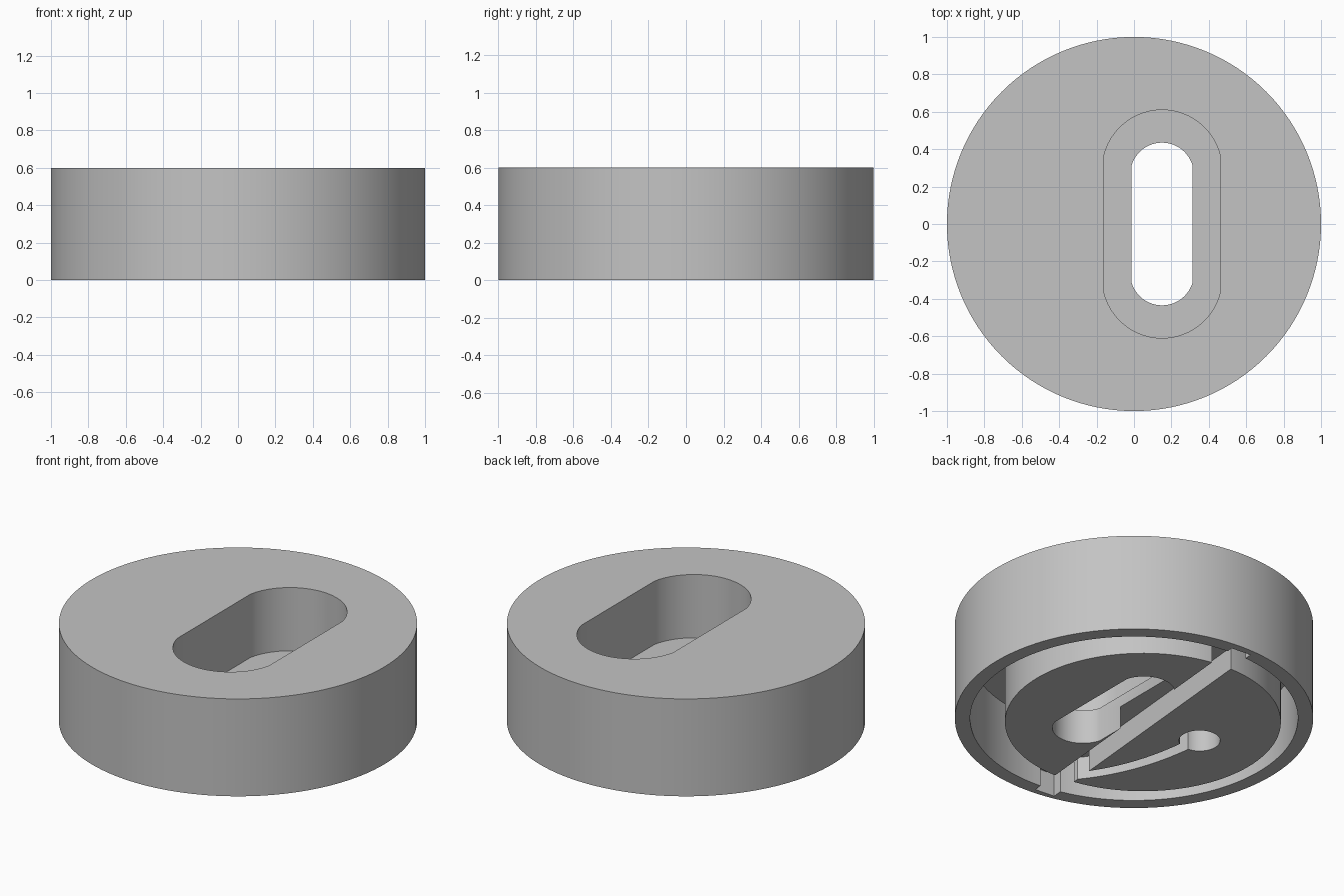
import bpy, bmesh, math
from mathutils import Vector

cube = bpy.data.objects.get("Cube")
if cube:
    bpy.data.objects.remove(cube, do_unlink=True)

grey = bpy.data.materials.new("plain grey")
grey.use_nodes = True
color = (0.55, 0.55, 0.55, 1)
grey.diffuse_color = color
grey.node_tree.nodes["Principled BSDF"].inputs["Base Color"].default_value = color

ISLAND_X = -0.065      # centre of the inner island
SLOT_X = 0.15          # centre line of the slot
CHANNEL_DEPTH = 0.14
BELOW = -0.1           # cutters start under the base


def prism(name, outline, z0, z1):
    """Closed outline extruded from z0 to z1."""
    bm = bmesh.new()
    face = bm.faces.new([bm.verts.new((x, y, z0)) for x, y in outline])
    top = bmesh.ops.extrude_face_region(bm, geom=[face])["geom"]
    verts = [v for v in top if isinstance(v, bmesh.types.BMVert)]
    bmesh.ops.translate(bm, vec=(0, 0, z1 - z0), verts=verts)
    bmesh.ops.recalc_face_normals(bm, faces=bm.faces)
    mesh = bpy.data.meshes.new(name)
    bm.to_mesh(mesh)
    bm.free()
    mesh.materials.append(grey)
    obj = bpy.data.objects.new(name, mesh)
    bpy.context.collection.objects.link(obj)
    return obj


def circle(cx, cy, r, n=96):
    return [(cx + r * math.cos(math.tau * i / n), cy + r * math.sin(math.tau * i / n))
            for i in range(n)]


def slot(half_width, radius, half_length, n=24):
    """Straight slot along y with arc ends slightly wider than the flanks."""
    cy = half_length - radius
    start = math.acos(half_width / radius)
    arc = [start + (math.pi - 2 * start) * i / n for i in range(n + 1)]
    upper = [(SLOT_X + radius * math.cos(a), cy + radius * math.sin(a)) for a in arc]
    lower = [(2 * SLOT_X - x, -y) for x, y in upper]
    return upper + lower


def ribbon(points, width, n=16):
    """Constant-width strip along a cubic curve."""
    p = [Vector(q) for q in points]
    left, right = [], []
    for i in range(n + 1):
        t = i / n
        s = 1 - t
        pos = s**3 * p[0] + 3 * s * s * t * p[1] + 3 * s * t * t * p[2] + t**3 * p[3]
        d = s * s * (p[1] - p[0]) + 2 * s * t * (p[2] - p[1]) + t * t * (p[3] - p[2])
        side = Vector((-d.y, d.x)).normalized() * width / 2
        left.append(tuple(pos + side))
        right.append(tuple(pos - side))
    return left + right[::-1]


def carve(target, cutter):
    """Subtract a cutter, bake the result and drop the cutter."""
    mod = target.modifiers.new("carve", "BOOLEAN")
    mod.operation = "DIFFERENCE"
    mod.solver = "EXACT"
    mod.object = cutter
    bpy.context.view_layer.update()
    baked = bpy.data.meshes.new_from_object(
        target.evaluated_get(bpy.context.evaluated_depsgraph_get()))
    target.modifiers.clear()
    target.data = baked
    bpy.data.objects.remove(cutter, do_unlink=True)


# Round body
body = prism("round_body", circle(0, 0, 1, 128), 0, 0.6)

# Ring-shaped groove around the off-centre island
groove = prism("ring_groove", circle(0, 0, 0.915, 128), BELOW, 0.42)
carve(groove, prism("island", circle(ISLAND_X, 0, 0.77, 128), BELOW * 2, 0.5))
carve(body, groove)

# Wide recess from the top, narrow slot right through
carve(body, prism("wide_recess", slot(0.313, 0.32, 0.61), 0.21, 0.7))
carve(body, prism("narrow_slot", slot(0.163, 0.17, 0.435), BELOW, 0.7))

# Slightly turned straight channel across the underside
tilt = math.radians(-5.2)
c, s = math.cos(tilt), math.sin(tilt)
corners = [(-0.064, -0.96), (0.064, -0.96), (0.064, 0.96), (-0.064, 0.96)]
channel = [(ISLAND_X + x * c - y * s, x * s + y * c) for x, y in corners]
carve(body, prism("straight_channel", channel, BELOW, CHANNEL_DEPTH))

# Curved channel leading to a round pocket
path = [(-0.13, -0.74), (-0.3, -0.55), (-0.4, -0.3), (-0.425, 0.03)]
carve(body, prism("curved_channel", ribbon(path, 0.075), BELOW, CHANNEL_DEPTH))
carve(body, prism("round_pocket", circle(-0.44, 0.045, 0.115, 48), BELOW, CHANNEL_DEPTH))

# Smooth the curved walls, keep the edges crisp
bpy.ops.object.select_all(action="DESELECT")
body.select_set(True)
bpy.context.view_layer.objects.active = body
bpy.ops.object.shade_smooth_by_angle(angle=math.radians(30))
